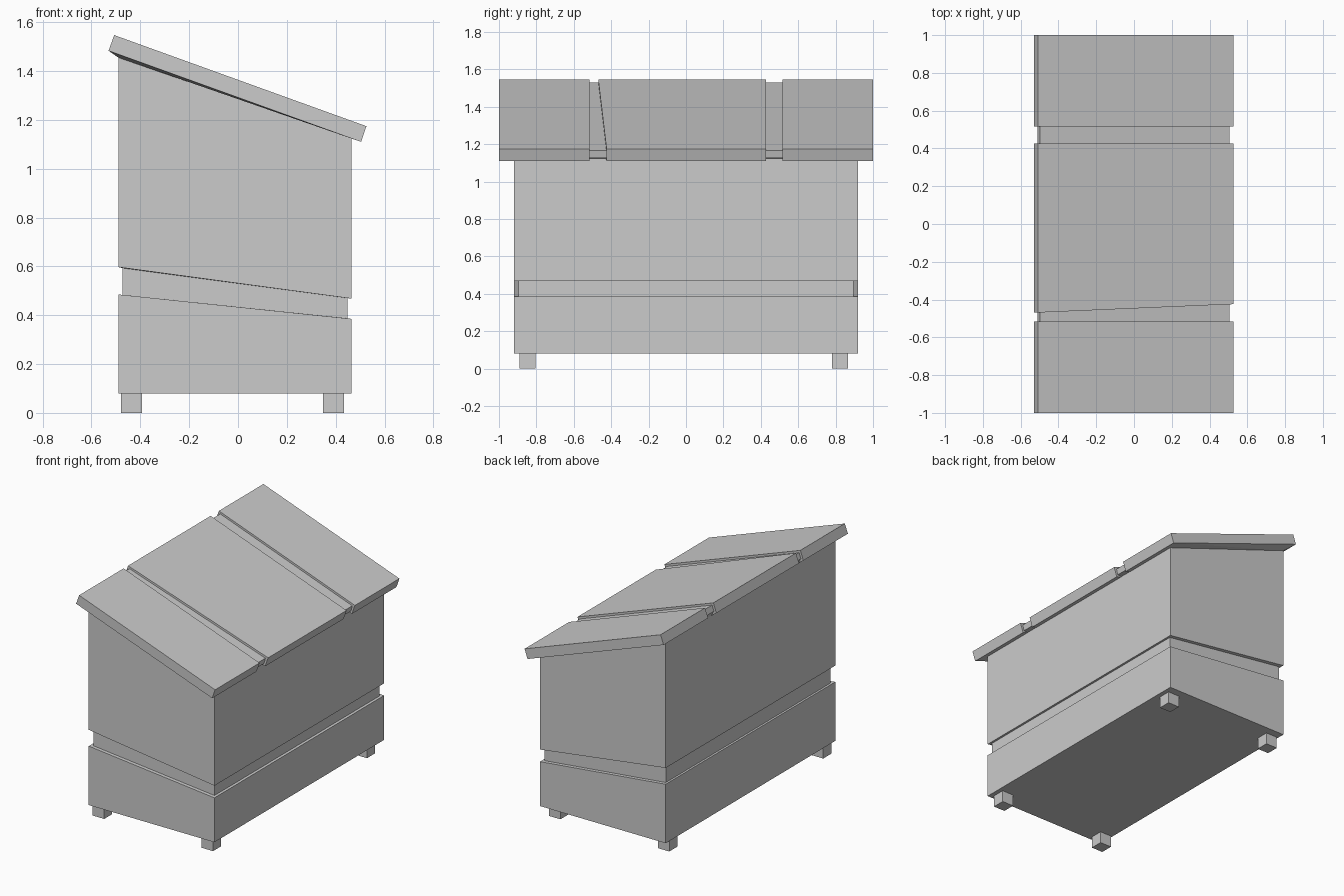
import bpy, bmesh, math

if "Cube" in bpy.data.objects:
    bpy.data.objects.remove(bpy.data.objects["Cube"])


def finish(name, bm):
    bmesh.ops.recalc_face_normals(bm, faces=bm.faces)
    mesh = bpy.data.meshes.new(name)
    bm.to_mesh(mesh)
    bm.free()
    obj = bpy.data.objects.new(name, mesh)
    bpy.context.collection.objects.link(obj)
    return obj


def hull(name, points):
    bm = bmesh.new()
    for p in points:
        bm.verts.new(p)
    bmesh.ops.convex_hull(bm, input=bm.verts)
    bmesh.ops.dissolve_limit(bm, angle_limit=math.radians(0.5),
                             verts=bm.verts, edges=bm.edges)
    return finish(name, bm)


# Body: stacked rings with a slanted, recessed groove
# Each ring: left x, right x, half depth, z at left, z at right
rings = [
    (-0.49, 0.465, 0.92, 0.08, 0.08),
    (-0.49, 0.465, 0.92, 0.485, 0.385),
    (-0.473, 0.448, 0.895, 0.483, 0.387),
    (-0.473, 0.448, 0.895, 0.593, 0.47),
    (-0.49, 0.465, 0.92, 0.597, 0.468),
    (-0.49, 0.465, 0.92, 1.455, 1.125),
]
bm = bmesh.new()
loops = [[bm.verts.new(p) for p in ((a, -d, za), (b, -d, zb), (b, d, zb), (a, d, za))]
         for a, b, d, za, zb in rings]
for lo, hi in zip(loops, loops[1:]):
    for i in range(4):
        j = (i + 1) % 4
        bm.faces.new((lo[i], lo[j], hi[j], hi[i]))
bm.faces.new(loops[0])
bm.faces.new(loops[-1])
finish("body", bm)

# Roof profiles (x, z): full boards, recessed strips, and the seat on the body
board = [(-0.507, 1.547), (0.526, 1.174), (0.504, 1.11), (-0.53, 1.483)]
strip = [(-0.497, 1.529), (0.506, 1.166), (0.496, 1.127), (-0.511, 1.491)]
seat = [(-0.49, 1.455), (0.465, 1.125)]


def slab(name, profile, y0, y1):
    """Roof slab between two y edges, each given as a function of x."""
    pts = []
    for edge in (y0, y1):
        pts += [(x, edge(x), z) for x, z in profile]
        pts += [(x, max(-0.92, min(0.92, edge(x))), z) for x, z in seat]
    return hull(name, pts)


def flat(y):
    return lambda x: y


def skew(x):
    return -0.447 + 0.043 * x


slab("roof_board_front", board, flat(-1.0), flat(-0.517))
slab("roof_board_middle", board, skew, flat(0.427))
slab("roof_board_back", board, flat(0.517), flat(1.0))
slab("roof_gap_front", strip, flat(-0.517), skew)
slab("roof_gap_back", strip, flat(0.427), flat(0.517))

# Feet
for xn, x in (("left", -0.436), ("right", 0.391)):
    for yn, y in (("front", -0.848), ("back", 0.823)):
        h = 0.0435
        hull(f"foot_{yn}_{xn}", [(x + sx * h, y + sy * h, z)
                                 for sx in (-1, 1) for sy in (-1, 1) for z in (0, 0.08)])
